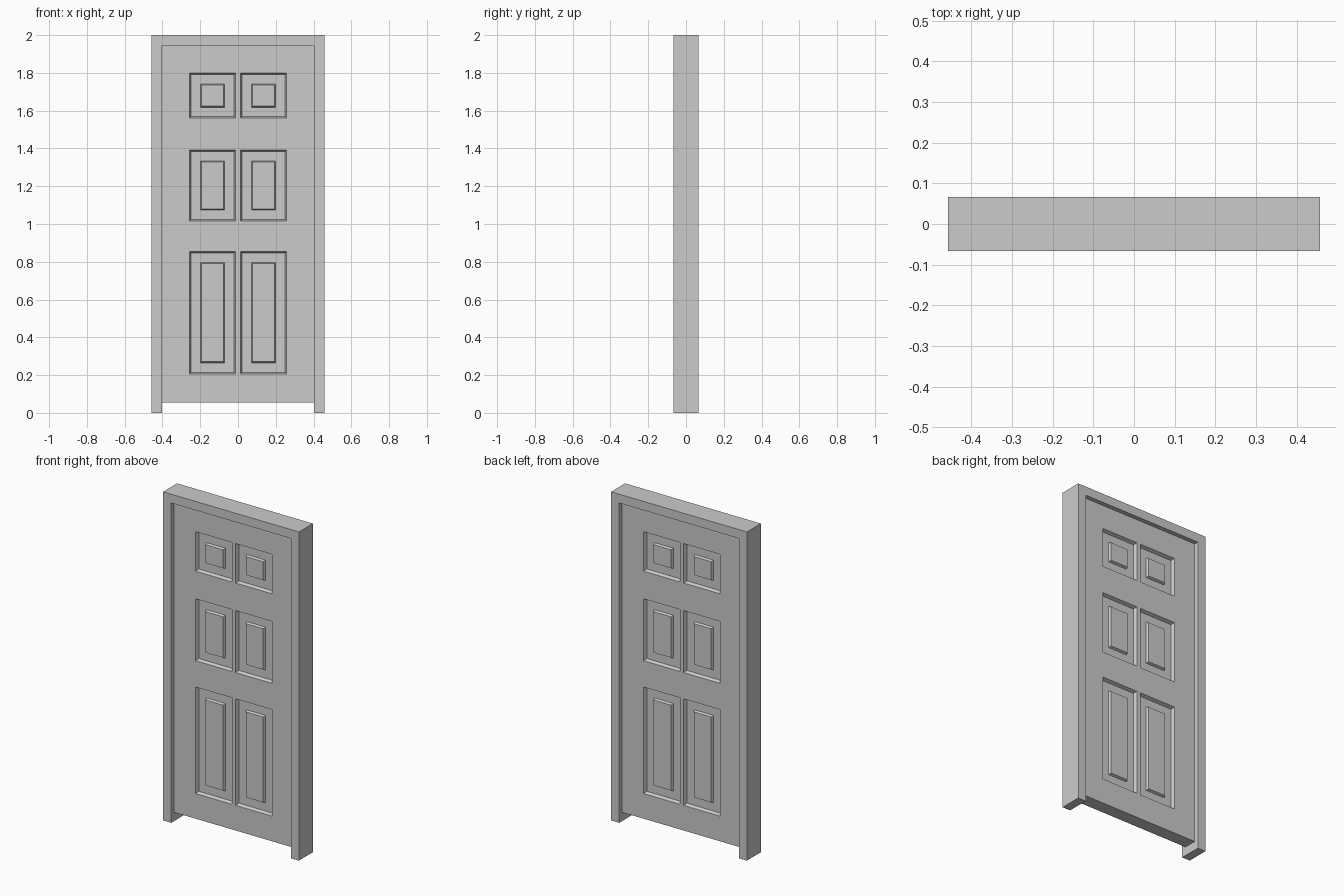
import bpy, bmesh

if "Cube" in bpy.data.objects:
    bpy.data.objects.remove(bpy.data.objects["Cube"])

W, T = 0.457, 0.067       # frame half width and half depth
JAMB = 0.054              # frame member width
DOOR_Y = 0.04             # door half thickness
IN = W - JAMB


def finish(bm, name):
    bmesh.ops.recalc_face_normals(bm, faces=bm.faces)
    mesh = bpy.data.meshes.new(name)
    bm.to_mesh(mesh)
    bm.free()
    obj = bpy.data.objects.new(name, mesh)
    bpy.context.collection.objects.link(obj)
    return obj


# Door frame: two jambs and a head as one extruded profile
bm = bmesh.new()
profile = [(-W, 0), (-IN, 0), (-IN, 2 - JAMB), (IN, 2 - JAMB),
           (IN, 0), (W, 0), (W, 2), (-W, 2)]
face = bm.faces.new([bm.verts.new((x, -T, z)) for x, z in profile])
ext = bmesh.ops.extrude_face_region(bm, geom=[face])["geom"]
bmesh.ops.translate(bm, vec=(0, 2 * T, 0),
                    verts=[v for v in ext if isinstance(v, bmesh.types.BMVert)])
finish(bm, "door_frame")

# Door leaf: front grid whose panel cells get recessed, mirrored to the back
xs = [-IN, -0.2575, -0.0125, 0.0125, 0.2575, IN]
zs = [0.054, 0.207, 0.855, 1.015, 1.392, 1.56, 1.80, 2 - JAMB]
bm = bmesh.new()
grid = [[bm.verts.new((x, -DOOR_Y, z)) for x in xs] for z in zs]
panels = []
for j in range(len(zs) - 1):
    for i in range(len(xs) - 1):
        f = bm.faces.new((grid[j][i], grid[j][i + 1],
                          grid[j + 1][i + 1], grid[j + 1][i]))
        if i in (1, 3) and j in (1, 3, 5):
            panels.append(f)
bm.normal_update()

# Door edges run back to the middle plane
rim = [e for e in bm.edges if e.is_boundary]
ext = bmesh.ops.extrude_edge_only(bm, edges=rim)["geom"]
for v in ext:
    if isinstance(v, bmesh.types.BMVert):
        v.co.y = 0
bm.normal_update()

# Sloped recess, flat border, raised centre field
for thickness, depth in ((0.008, -0.02), (0.05, 0), (0.006, 0.014)):
    bmesh.ops.inset_individual(bm, faces=panels, thickness=thickness,
                               depth=depth, use_even_offset=True)
    bm.normal_update()

# Back half of the door
back = bmesh.ops.duplicate(bm, geom=bm.verts[:] + bm.edges[:] + bm.faces[:])["geom"]
for v in back:
    if isinstance(v, bmesh.types.BMVert):
        v.co.y *= -1
bmesh.ops.remove_doubles(bm, verts=bm.verts, dist=0.0005)
finish(bm, "door_leaf")
